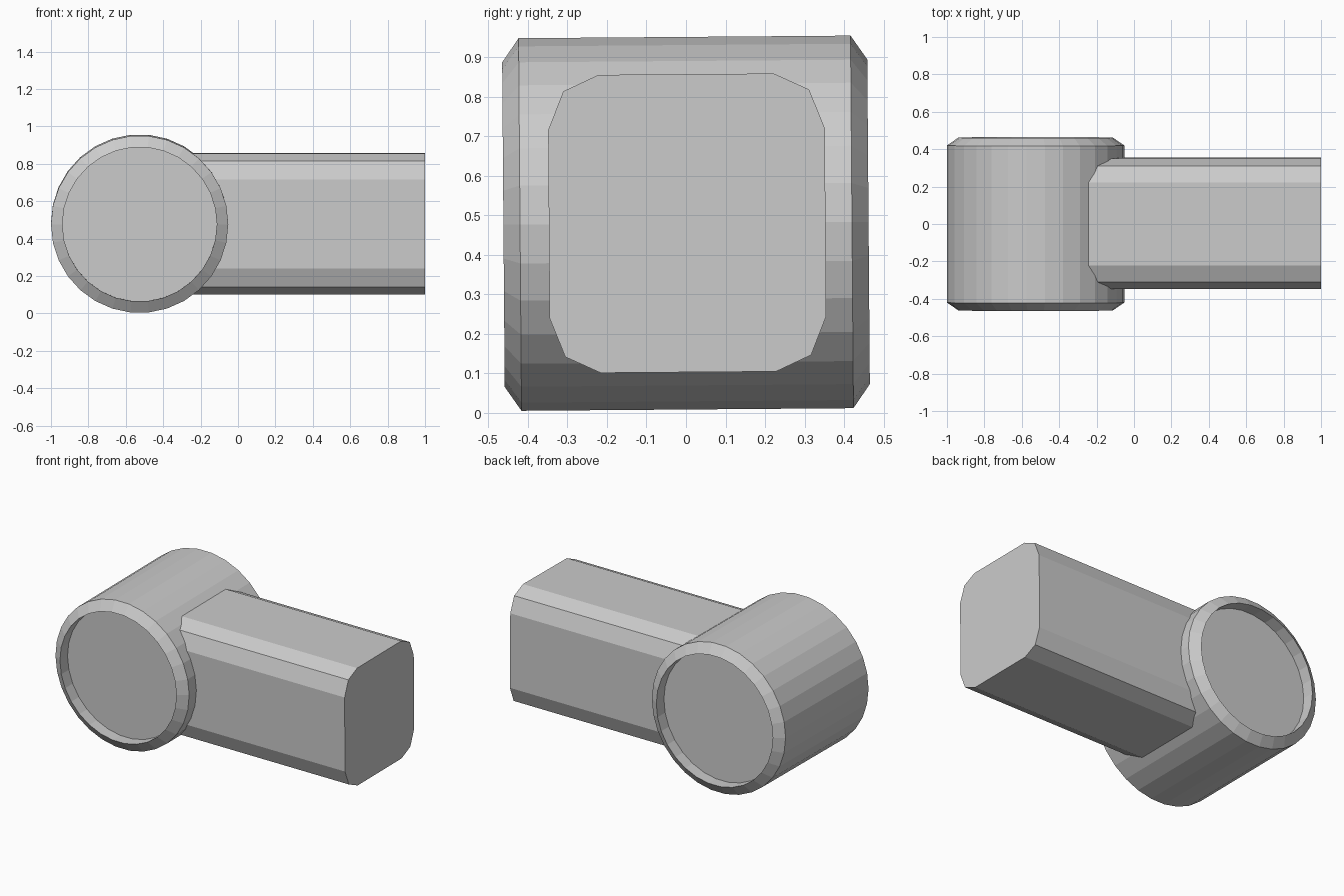
import bpy, bmesh
from math import sin, cos, pi, radians
from mathutils import Matrix

if "Cube" in bpy.data.objects:
    bpy.data.objects.remove(bpy.data.objects["Cube"])

TILT = Matrix.Translation((0, 0, 0.48)) @ Matrix.Rotation(radians(0.45), 4, 'X')


def loft(name, rings):
    """Skin a list of equal-length rings and cap both ends."""
    bm = bmesh.new()
    loops = [[bm.verts.new(p) for p in ring] for ring in rings]
    n = len(loops[0])
    for a, b in zip(loops, loops[1:]):
        for i in range(n):
            j = (i + 1) % n
            bm.faces.new((a[i], a[j], b[j], b[i]))
    bm.faces.new(loops[0])
    bm.faces.new(loops[-1])
    bmesh.ops.recalc_face_normals(bm, faces=bm.faces)
    mesh = bpy.data.meshes.new(name)
    bm.to_mesh(mesh)
    bm.free()
    obj = bpy.data.objects.new(name, mesh)
    bpy.context.collection.objects.link(obj)
    obj.matrix_world = TILT
    return obj


# Drum head: chamfered rims with a recessed disc at each end
SIDES = 30
half = [(0.413, 0.385), (0.413, 0.462), (0.474, 0.42)]
profile = [(r, -y) for r, y in half] + [(r, y) for r, y in reversed(half)]
loft("drum_head", [
    [(-0.526 + r * cos(2 * pi * i / SIDES), y, r * sin(2 * pi * i / SIDES))
     for i in range(SIDES)] for r, y in profile])

# Arm: rectangular bar with two-step bevelled corners
corner = [(0.35, 0.238), (0.311, 0.336), (0.222, 0.377)]
section = []
for sy, sz in ((1, 1), (-1, 1), (-1, -1), (1, -1)):
    pts = corner if sy * sz > 0 else corner[::-1]
    section += [(sy * y + 0.003, sz * z) for y, z in pts]
loft("arm", [[(x, y, z) for y, z in section] for x in (-0.26, 1.0)])
